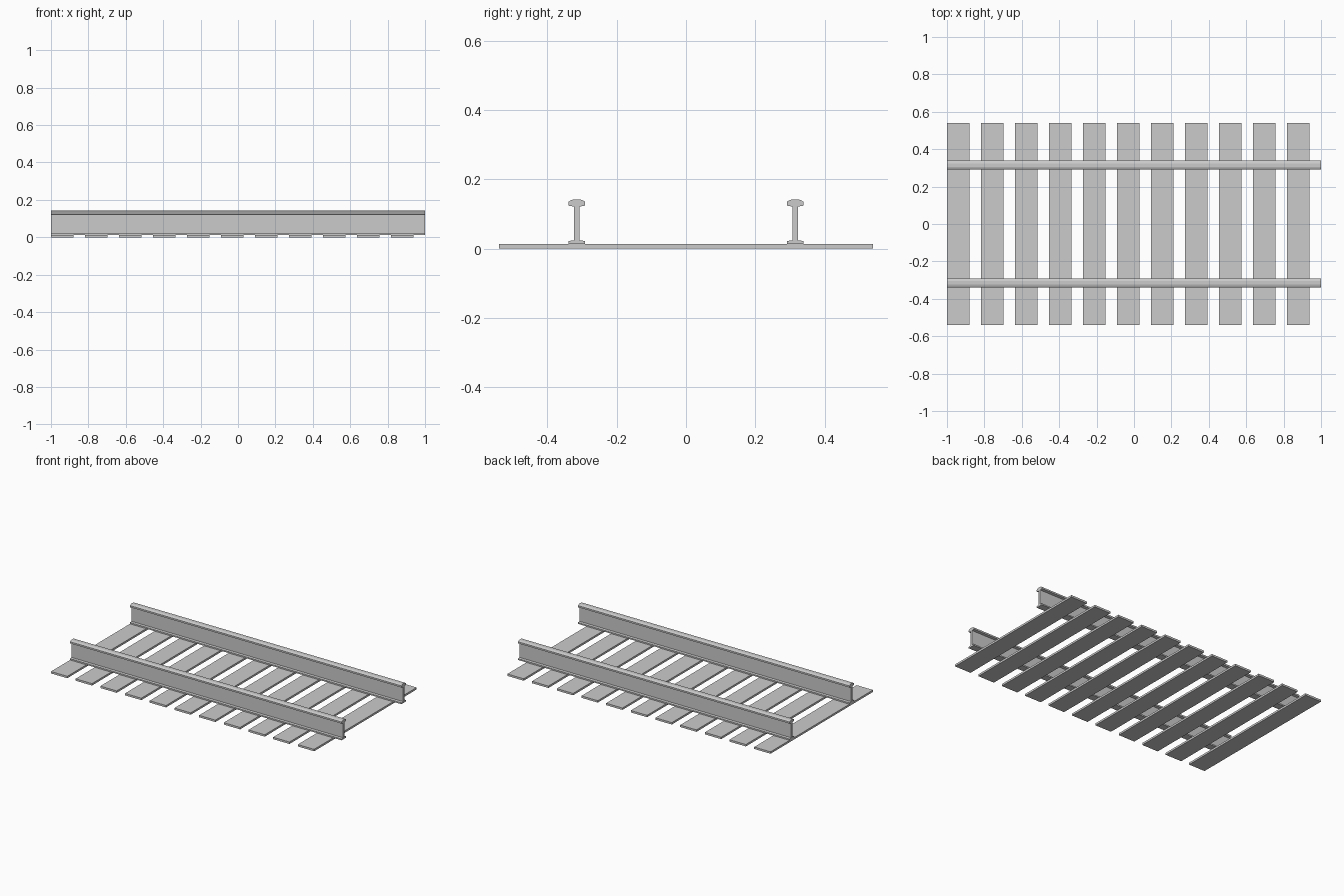
import bpy, bmesh

if "Cube" in bpy.data.objects:
    bpy.data.objects.remove(bpy.data.objects["Cube"])

def prism(name, profile, x0, x1):
    """Extrude a closed (y, z) profile along x."""
    bm = bmesh.new()
    face = bm.faces.new([bm.verts.new((x0, y, z)) for y, z in profile])
    ext = bmesh.ops.extrude_face_region(bm, geom=[face])
    moved = [v for v in ext["geom"] if isinstance(v, bmesh.types.BMVert)]
    bmesh.ops.translate(bm, verts=moved, vec=(x1 - x0, 0, 0))
    bmesh.ops.recalc_face_normals(bm, faces=bm.faces)
    mesh = bpy.data.meshes.new(name)
    bm.to_mesh(mesh)
    bm.free()
    obj = bpy.data.objects.new(name, mesh)
    bpy.context.collection.objects.link(obj)
    return obj

TIE_TOP = 0.013

# Sleepers: evenly pitched so sections tile end to end
count, width, half_len = 11, 0.12, 0.539
for i in range(count):
    x = -1 + i * 2 / count
    prism(f"sleeper_{i + 1}",
          [(-half_len, 0), (half_len, 0), (half_len, TIE_TOP), (-half_len, TIE_TOP)],
          x, x + width)

# Rails: foot, thin web and crowned head
half = [(0.024, TIE_TOP), (0.024, 0.022), (0.0075, 0.024), (0.0075, 0.121),
        (0.024, 0.124), (0.024, 0.135), (0.018, 0.139), (0.009, 0.142)]
section = half + [(-y, z) for y, z in reversed(half)]
for name, side in (("rail_front", -1), ("rail_back", 1)):
    prism(name, [(y + side * 0.315, z) for y, z in section], -1, 1)
